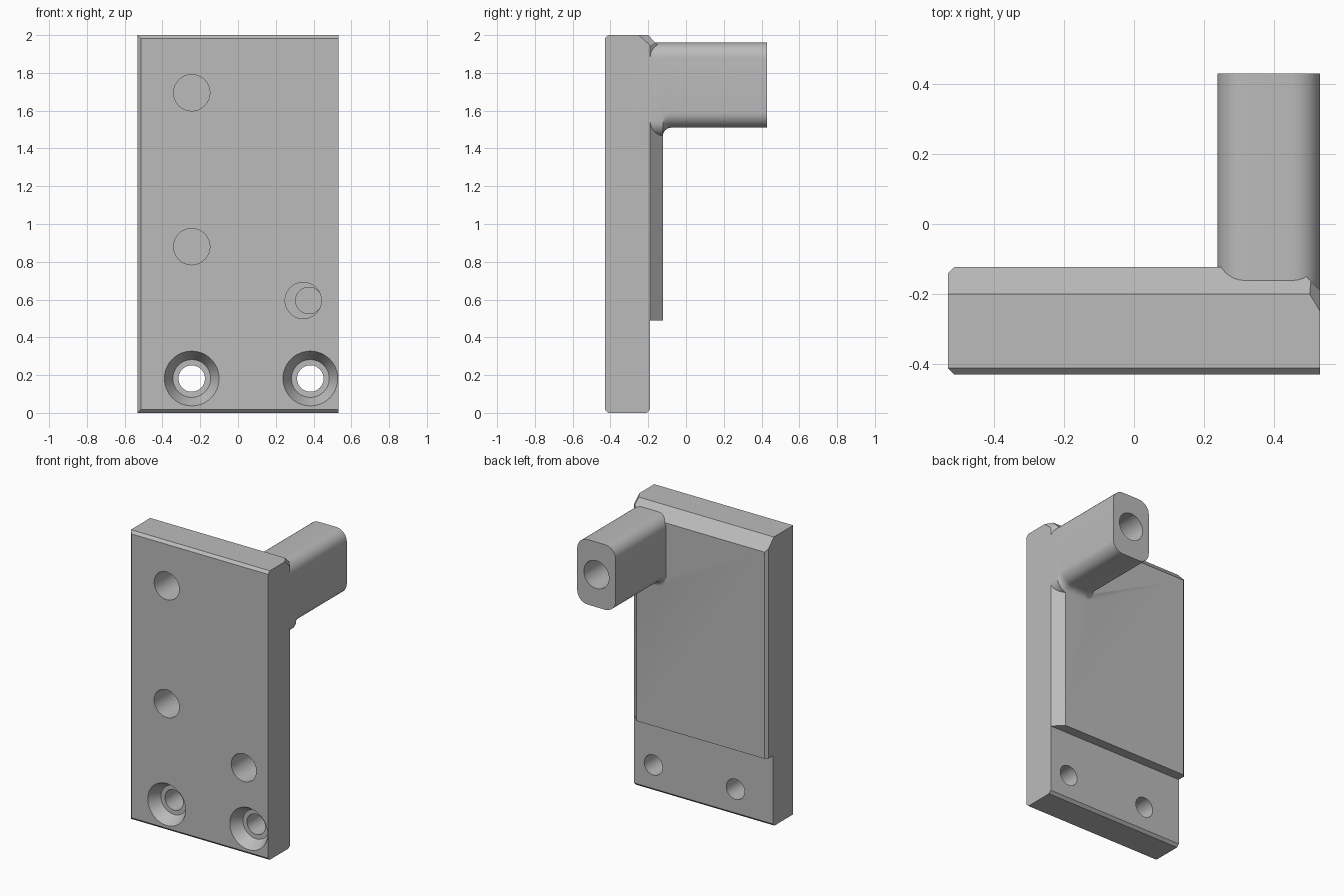
import bpy, bmesh, math
from mathutils import Vector

default = bpy.data.objects.get("Cube")
if default:
    bpy.data.objects.remove(default, do_unlink=True)

GREY = (0.5, 0.5, 0.5, 1)
mat = bpy.data.materials.new("plain grey")
mat.use_nodes = True
mat.diffuse_color = GREY
mat.node_tree.nodes["Principled BSDF"].inputs["Base Color"].default_value = GREY


def finish(bm, name):
    bmesh.ops.recalc_face_normals(bm, faces=bm.faces)
    mesh = bpy.data.meshes.new(name)
    bm.to_mesh(mesh)
    bm.free()
    obj = bpy.data.objects.new(name, mesh)
    bpy.context.collection.objects.link(obj)
    mesh.materials.append(mat)
    return obj


def loft(name, rings, cuts=()):
    """Skin closed rings of points, cap both ends, then slice off corners."""
    bm = bmesh.new()
    loops = [[bm.verts.new(p) for p in ring] for ring in rings]
    n = len(loops[0])
    for a, b in zip(loops, loops[1:]):
        for i in range(n):
            j = (i + 1) % n
            bm.faces.new((a[i], a[j], b[j], b[i]))
    bm.faces.new(loops[0])
    bm.faces.new(loops[-1])
    bmesh.ops.recalc_face_normals(bm, faces=bm.faces)
    for co, normal in cuts:
        geom = bm.verts[:] + bm.edges[:] + bm.faces[:]
        bmesh.ops.bisect_plane(bm, geom=geom, plane_co=co, plane_no=normal, clear_outer=True)
        bmesh.ops.holes_fill(bm, edges=[e for e in bm.edges if e.is_boundary])
    return finish(bm, name)


def turned(name, x, z, steps, sides=48):
    """Round cutter along y from (y, radius) steps."""
    angles = [math.tau * i / sides for i in range(sides)]
    return loft(name, [[(x + r * math.cos(a), y, z + r * math.sin(a)) for a in angles]
                       for y, r in steps])


def combine(target, other, operation):
    mod = target.modifiers.new(operation, 'BOOLEAN')
    mod.operation, mod.solver, mod.object = operation, 'EXACT', other
    bpy.context.view_layer.objects.active = target
    bpy.ops.object.modifier_apply(modifier=mod.name)
    bpy.data.objects.remove(other, do_unlink=True)


# Plate: stepped side profile, pulled across the width, with chamfered edges
LEFT, RIGHT, FRONT, STEP, BACK = 0.532, -0.532, -0.43, -0.19, -0.123
E = 0.018
side = [(FRONT, E), (FRONT + E, 0), (STEP - E, 0), (STEP, E), (STEP, 0.49), (BACK, 0.49),
        (BACK, 1.92), (-0.2, 2), (FRONT + E, 2), (FRONT, 2 - E)]
bracket = loft("bracket", [[(x, y, z) for y, z in side] for x in (RIGHT, LEFT)], [
    ((RIGHT, FRONT + E, 0), (-1, -1, 0)),
    ((RIGHT, BACK - E, 0), (-1, 1, 0)),
    ((LEFT, STEP, 0), (1, 1, 0)),
    ((LEFT, -0.25, 2), (0.45, 0.27, 0.3)),
])

# Arm: rounded bar with a concave flare under its root
ARM_X, ARM_Z, HALF_X, HALF_Z, R = 0.385, 1.735, 0.147, 0.225, 0.08
FLARE = 0.045


def arm_ring(y, drop):
    ring = []
    for q, (sx, sz) in enumerate([(1, 1), (-1, 1), (-1, -1), (1, -1)]):
        for k in range(9):
            a = (q + k / 8) * math.pi / 2
            ring.append((ARM_X + sx * (HALF_X - R) + R * math.cos(a), y,
                         ARM_Z + sz * (HALF_Z - R) + R * math.sin(a) - (drop if sz < 0 else 0)))
    return ring


rings = [arm_ring(-0.3, FLARE)]
for k in range(7):
    a = k / 6 * math.pi / 2
    rings.append(arm_ring(BACK + FLARE * (1 - math.cos(a)), FLARE * (1 - math.sin(a))))
rings.append(arm_ring(0.43, 0))
combine(bracket, loft("arm", rings), 'UNION')

# Blind holes in the front, one with an offset smaller bore, and one in the arm end
HOLE, BORE = 0.096, 0.07
OUT = FRONT - 0.05
holes = [turned("blind_hole", x, z, [(OUT, HOLE), (-0.2, HOLE)])
         for x, z in [(-0.245, 1.695), (-0.245, 0.88), (0.345, 0.595)]]
holes.append(turned("offset_bore", 0.375, 0.595, [(-0.25, BORE), (-0.16, BORE)]))
holes.append(turned("arm_hole", ARM_X, ARM_Z, [(0.1, HOLE), (0.5, HOLE)]))

# Countersunk through holes near the bottom
for x in (-0.245, 0.383):
    holes.append(turned("screw_hole", x, 0.182, [
        (OUT, 0.145), (FRONT, 0.145), (FRONT + 0.08, 0.1), (FRONT + 0.081, BORE), (0, BORE)]))
for hole in holes:
    combine(bracket, hole, 'DIFFERENCE')

# Smooth the rounds, keep the machined edges sharp
bpy.ops.object.select_all(action='DESELECT')
bracket.select_set(True)
bpy.context.view_layer.objects.active = bracket
bpy.ops.object.shade_smooth_by_angle(angle=math.radians(25))
